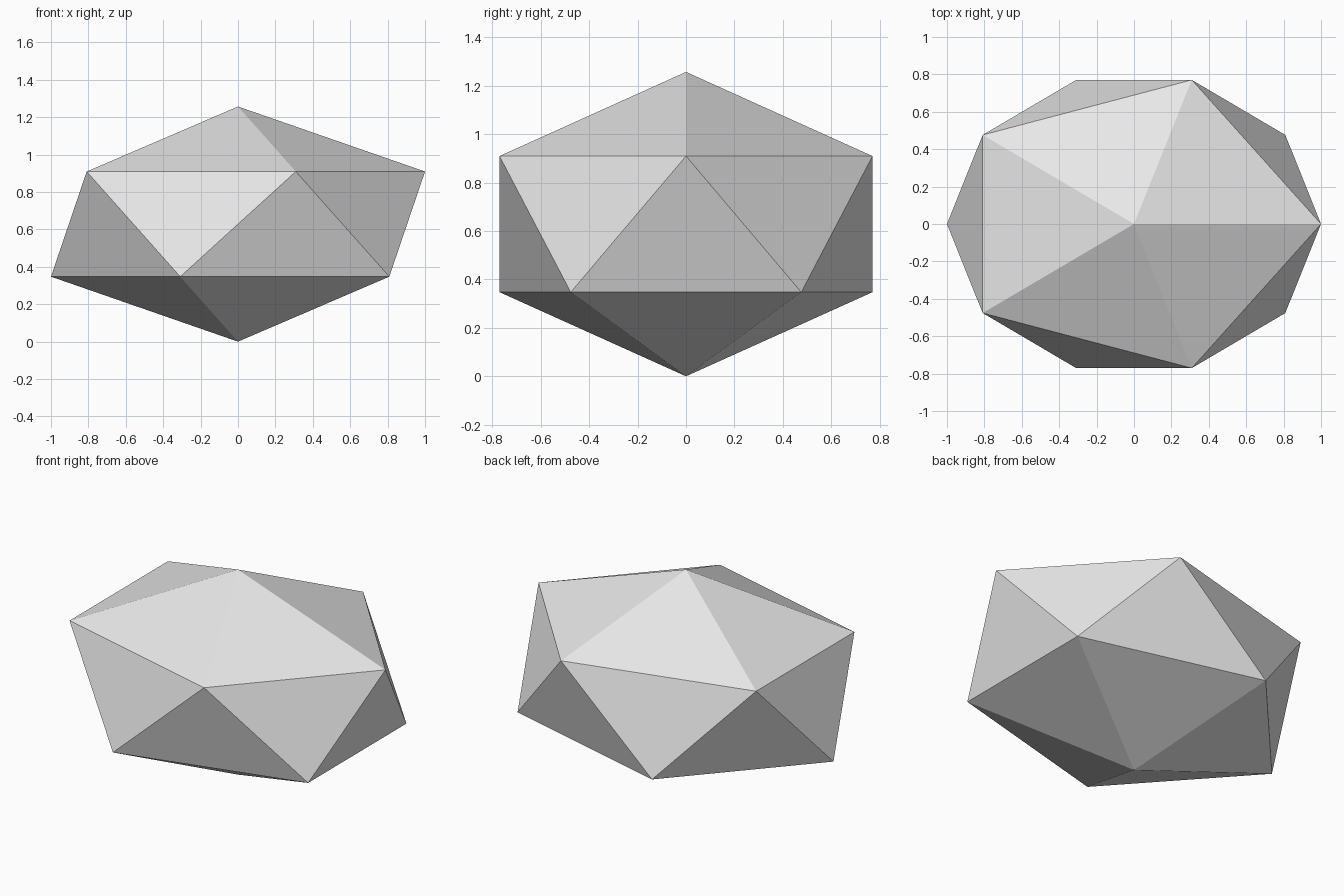
import bpy

if "Cube" in bpy.data.objects:
    bpy.data.objects.remove(bpy.data.objects["Cube"])

# Squashed icosahedron: ring radius is 0.8944 of the primitive radius
RING = 0.894427
HEIGHT = 1.257
bpy.ops.mesh.primitive_ico_sphere_add(subdivisions=1, radius=1, location=(0, 0, HEIGHT / 2))
stone = bpy.context.object
stone.name = "faceted_stone"
stone.scale = (1 / RING, 0.81 / RING, HEIGHT / 2)
bpy.ops.object.transform_apply(location=True, rotation=False, scale=True)
bpy.ops.object.shade_flat()

# Plain light grey
mat = bpy.data.materials.new("light_grey")
mat.diffuse_color = (0.8, 0.8, 0.8, 1)
mat.use_nodes = True
mat.node_tree.nodes["Principled BSDF"].inputs["Base Color"].default_value = mat.diffuse_color
stone.data.materials.append(mat)
